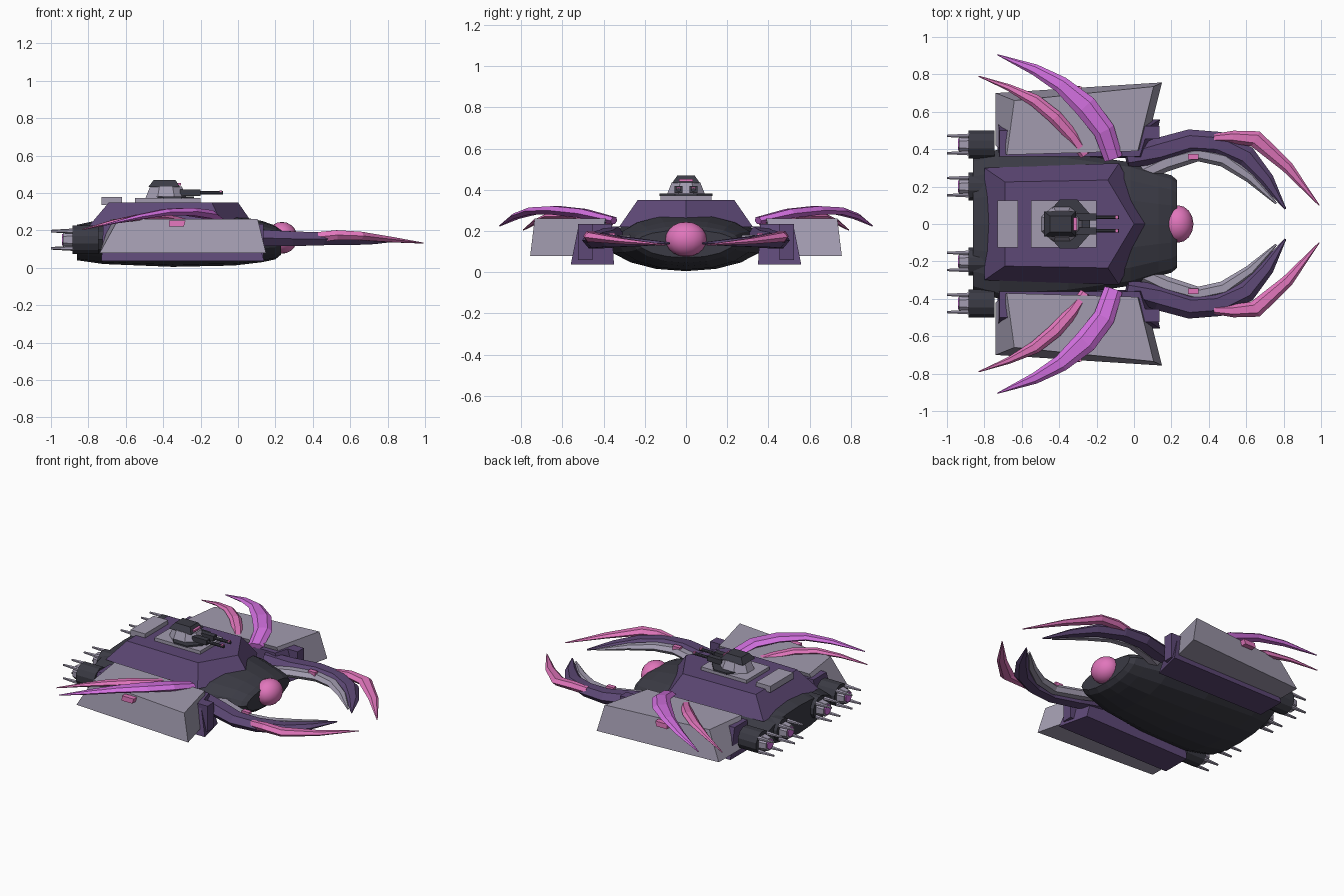
import bpy, bmesh, math
from mathutils import Vector

cube = bpy.data.objects.get("Cube")
if cube:
    bpy.data.objects.remove(cube, do_unlink=True)


def material(name, r, g, b):
    m = bpy.data.materials.new(name)
    m.use_nodes = True
    m.diffuse_color = (r, g, b, 1)
    m.node_tree.nodes["Principled BSDF"].inputs["Base Color"].default_value = (r, g, b, 1)
    return m


PURPLE = material("purple armour", .11, .065, .18)
GREY = material("grey plating", .36, .33, .43)
DARK = material("dark hull", .043, .043, .058)
PINK = material("pink flesh", .75, .18, .50)
MAGENTA = material("magenta flesh", .64, .16, .73)


def finish(name, bm, mat, mirror=False, smooth=False):
    bmesh.ops.recalc_face_normals(bm, faces=bm.faces)
    me = bpy.data.meshes.new(name)
    bm.to_mesh(me)
    bm.free()
    me.materials.append(mat)
    ob = bpy.data.objects.new(name, me)
    bpy.context.scene.collection.objects.link(ob)
    if mirror:
        ob.modifiers.new("mirror", "MIRROR").use_axis = (False, True, False)
    if smooth:
        me.shade_smooth()
    return ob


def loft(name, rings, mat, mirror=False):
    """Skin a list of equal-length point rings and cap both ends."""
    bm = bmesh.new()
    loops = [[bm.verts.new(p) for p in ring] for ring in rings]
    n = len(loops[0])
    for a, b in zip(loops, loops[1:]):
        for i in range(n):
            j = (i + 1) % n
            bm.faces.new((a[i], a[j], b[j], b[i]))
    bm.faces.new(loops[0][::-1])
    bm.faces.new(loops[-1])
    return finish(name, bm, mat, mirror)


def slab(name, low, high, z0, z1, mat, mirror=False):
    """Solid between two plan outlines."""
    return loft(name, [[(x, y, z0) for x, y in low], [(x, y, z1) for x, y in high]], mat, mirror)


def rect(x0, x1, y0, y1):
    return [(x0, y0), (x1, y0), (x1, y1), (x0, y1)]


def box(name, x0, x1, y0, y1, z0, z1, mat, mirror=False):
    r = rect(x0, x1, y0, y1)
    return slab(name, r, r, z0, z1, mat, mirror)


def horn(name, path, mat, sides=6):
    """Tapered curved limb; each path entry is x, y, z, half width, half height."""
    pts = [Vector(p[:3]) for p in path]
    rings = []
    for i, p in enumerate(path):
        d = pts[min(i + 1, len(pts) - 1)] - pts[max(i - 1, 0)]
        side = Vector((-d.y, d.x, 0)).normalized()
        up = d.normalized().cross(side)
        angles = [2 * math.pi * k / sides for k in range(sides)]
        rings.append([pts[i] + side * p[3] * math.cos(a) + up * p[4] * math.sin(a) for a in angles])
    return loft(name, rings, mat, mirror=True)


def tube(name, x0, x1, y, z, r0, r1, mat, sides=12, mirror=False):
    angles = [2 * math.pi * (k + .5) / sides for k in range(sides)]
    return loft(name, [[(x, y + r * math.cos(a), z + r * math.sin(a)) for a in angles]
                       for x, r in ((x0, r0), (x1, r1))], mat, mirror)


# Lens-shaped hull: x, half width, bottom, waist, top
hull = []
for x, w, lo, mid, hi in ((-.86, .36, .04, .15, .23), (-.72, .40, .02, .15, .26),
                          (-.35, .38, .005, .15, .28), (-.02, .33, .012, .15, .28),
                          (.13, .28, .03, .15, .25), (.20, .26, .045, .15, .225),
                          (.23, .235, .07, .15, .205)):
    ring = []
    for k in range(16):
        a = 2 * math.pi * k / 16
        s = math.sin(a)
        ring.append((x, w * math.cos(a), mid + s * (hi - mid if s > 0 else mid - lo)))
    hull.append(ring)
loft("hull", hull, DARK)

# Sloped armoured deck with a pointed bow
def deck(x0, x1, x2, y0, y1):
    return [(x0, -y0), (x1, -y1), (x2, 0), (x1, y1), (x0, y0)]

slab("deck_armour", deck(-.80, -.08, .09, .30, .325), deck(-.69, -.14, .0, .225, .235), .22, .35, PURPLE)
box("rear_hatch", -.73, -.62, -.125, .125, .335, .378, GREY)
box("turret_mount", -.55, -.20, -.125, .125, .335, .372, GREY)

# Turret
def octagon(cx, rx, ry):
    return [(cx + rx * math.cos(math.pi * (k + .5) / 4) * 1.08,
             ry * math.sin(math.pi * (k + .5) / 4) * 1.08) for k in range(8)]

slab("turret_ring", octagon(-.35, .115, .13), octagon(-.35, .115, .13), .37, .382, DARK)
slab("turret_body", octagon(-.385, .11, .095), octagon(-.385, .085, .07), .372, .435, GREY)
slab("turret_cap", rect(-.48, -.31, -.068, .068), rect(-.45, -.335, -.042, .042), .432, .47, DARK)
box("turret_visor", -.335, -.306, -.035, .035, .440, .452, PINK)
box("gun_cradle", -.31, -.20, .018, .055, .385, .418, DARK, True)
tube("gun_barrel", -.21, -.08, .036, .40, .010, .010, DARK, 8, True)
box("gun_glow", -.10, -.085, .027, .045, .402, .413, PINK, True)

# Side pods and the keels that carry them
slab("side_pod", [(-.74, .42), (.07, .44), (.15, .757), (-.74, .70)],
     [(-.68, .37), (.02, .39), (.105, .735), (-.64, .66)], .078, .26, GREY, True)
slab("pod_keel", [(-.73, .36), (.09, .35), (.14, .56), (-.73, .56)],
     [(-.72, .36), (.03, .36), (.08, .52), (-.72, .50)], .037, .235, PURPLE, True)
box("keel_fin", .03, .135, .455, .525, .06, .235, PURPLE, True)
slab("pod_growth", rect(-.37, -.29, .70, .737), rect(-.37, -.28, .70, .735), .22, .253, PINK, True)

# Front mandibles, their grey lining and soft tips
horn("mandible", [(-.04, .35, .18, .05, .05), (.13, .39, .16, .07, .05), (.30, .44, .155, .066, .045),
                  (.45, .43, .155, .064, .04), (.60, .36, .15, .058, .033), (.71, .235, .145, .04, .022),
                  (.81, .08, .14, .005, .005)], PURPLE)
horn("mandible_lining", [(.05, .27, .155, .04, .03), (.17, .325, .155, .045, .03), (.34, .375, .15, .04, .03),
                         (.48, .345, .15, .04, .026), (.62, .25, .147, .03, .02), (.76, .11, .142, .006, .006)], GREY)
horn("mandible_tip", [(.43, .46, .165, .022, .03), (.53, .465, .175, .034, .03), (.65, .455, .17, .046, .026),
                      (.82, .305, .15, .032, .016), (.99, .10, .132, .003, .003)], PINK)
box("mandible_growth", .29, .345, .345, .375, .15, .19, PINK, True)

# Swept tendrils over the pods
horn("long_tendril", [(-.11, .35, .25, .05, .02), (-.16, .50, .285, .058, .026), (-.26, .63, .30, .062, .024),
                      (-.39, .745, .297, .045, .02), (-.53, .825, .272, .03, .015), (-.73, .905, .225, .003, .003)], MAGENTA)
horn("short_tendril", [(-.26, .37, .235, .03, .02), (-.33, .47, .255, .034, .02), (-.42, .57, .272, .038, .02),
                       (-.53, .66, .27, .034, .018), (-.67, .73, .245, .018, .012), (-.83, .79, .205, .003, .003)], PINK)

# Eye at the bow
bm = bmesh.new()
bmesh.ops.create_uvsphere(bm, u_segments=16, v_segments=10, radius=1)
for v in bm.verts:
    v.co = Vector((.235 + v.co.x * .083, v.co.y * .10, .16 + v.co.z * .085))
finish("bow_eye", bm, PINK, smooth=True)

# Four engines with pronged nozzles
for label, y, z, x_front in (("inner", .20, .15, -.70), ("outer", .425, .15, -.745)):
    tube(label + "_engine", -.885, x_front, y, z, .078, .078, DARK, 12, True)
    tube(label + "_nozzle", -.935, -.88, y, z, .045, .055, GREY, 8, True)
    tube(label + "_engine_glow", -.942, -.93, y, z, .034, .034, MAGENTA, 8, True)
    for k in range(4):
        a = math.pi * (k + .5) / 2
        py, pz = y + .065 * math.cos(a), z + .065 * math.sin(a)
        tube(f"{label}_prong_{k + 1}", -1.0, -.88, py, pz, .007, .014, GREY, 6, True)
